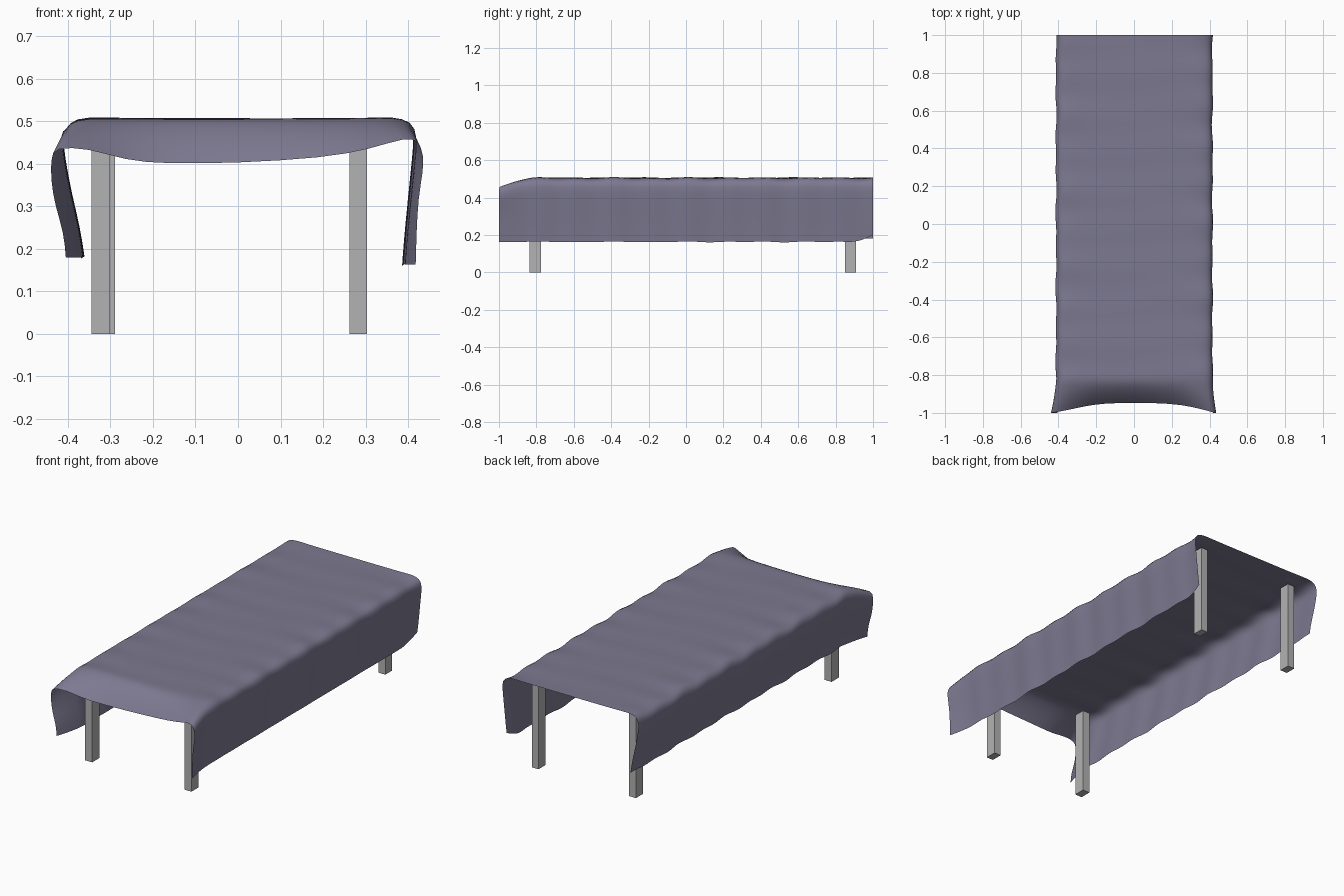
import bpy, math

if "Cube" in bpy.data.objects:
    bpy.data.objects.remove(bpy.data.objects["Cube"])


def material(name, rgb):
    m = bpy.data.materials.new(name)
    m.diffuse_color = (*rgb, 1)
    m.use_nodes = True
    m.node_tree.nodes["Principled BSDF"].inputs["Base Color"].default_value = m.diffuse_color
    return m


cloth_mat = material("dusty purple cloth", (0.205, 0.19, 0.28))
leg_mat = material("grey legs", (0.45, 0.45, 0.45))

# Cross-section of the draped cloth (x, z), left hem to right hem
MID = [(-.365, .18), (-.375, .25), (-.395, .33), (-.41, .41), (-.417, .465), (-.40, .495),
       (-.36, .506), (-.265, .506), (-.17, .506), (0, .506), (.19, .506), (.30, .506),
       (.365, .506), (.405, .495), (.419, .465), (.412, .40), (.403, .31), (.395, .23), (.39, .163)]
# Drooping front edge (x, y, z), same order
FRONT = [(-.405, -1, .18), (-.41, -1, .24), (-.43, -1, .30), (-.44, -1, .36), (-.44, -1, .41),
         (-.434, -1, .44), (-.35, -.985, .437), (-.265, -.965, .408), (-.17, -.95, .40),
         (0, -.945, .402), (.2, -.95, .414), (.31, -.968, .434), (.395, -.99, .463),
         (.425, -1, .455), (.437, -1, .42), (.435, -1, .38), (.424, -1, .32),
         (.42, -1, .24), (.418, -1, .163)]
BEND = -0.82   # where the front droop starts

verts = []
cols = len(MID)


def wave(x, y):
    """Small folds along the sides of the cloth."""
    return math.sin(y * 31 + (1 if x > 0 else 2.5)) + 0.6 * math.sin(y * 17.3 + x * 5)


# Front droop rows
for s in (1, .85, .66, .45, .22):
    for (x, z), (fx, fy, fz) in zip(MID, FRONT):
        k = s ** 1.6
        verts.append((x + (fx - x) * k, BEND + (fy - BEND) * s, z + (fz - z) * k))

# Straight rows to the back edge
N = 46
for j in range(N + 1):
    y = BEND + (1 - BEND) * j / N
    for i, (x, z) in enumerate(MID):
        w = wave(x, y)
        if z < .5:
            x += .003 * w
        if z > .48:
            z += (.004 if abs(x) > .35 else .0012) * w
        if i == cols - 1:                       # rounded rear corner of right hem
            z += .035 * max(0, (y - .88) / .12) ** 1.5
        if i == 0 or i == cols - 1:
            z += .002 * w
        verts.append((x, y, z))

rows = len(verts) // cols
faces = [(r * cols + c, r * cols + c + 1, (r + 1) * cols + c + 1, (r + 1) * cols + c)
         for r in range(rows - 1) for c in range(cols - 1)]
me = bpy.data.meshes.new("draped_cloth")
me.from_pydata(verts, [], faces)
me.materials.append(cloth_mat)
for p in me.polygons:
    p.use_smooth = True
cloth = bpy.data.objects.new("draped_cloth", me)
bpy.context.collection.objects.link(cloth)
sub = cloth.modifiers.new("smooth", 'SUBSURF')
sub.levels = sub.render_levels = 1
sub.boundary_smooth = 'PRESERVE_CORNERS'


# Square legs
def leg(name, x0, x1, y0, y1, h=.497):
    bpy.ops.mesh.primitive_cube_add(size=1, location=((x0 + x1) / 2, (y0 + y1) / 2, h / 2))
    o = bpy.context.object
    o.name = name
    o.scale = (x1 - x0, y1 - y0, h)
    o.data.materials.append(leg_mat)


for end, y0, y1, left in (("front", -.838, -.775, -.345), ("back", .85, .91, -.332)):
    leg(end + "_left_leg", left, left + .043, y0, y1, .48 if end == "front" else .497)
    leg(end + "_right_leg", .262, .303, y0, y1, .48 if end == "front" else .497)
